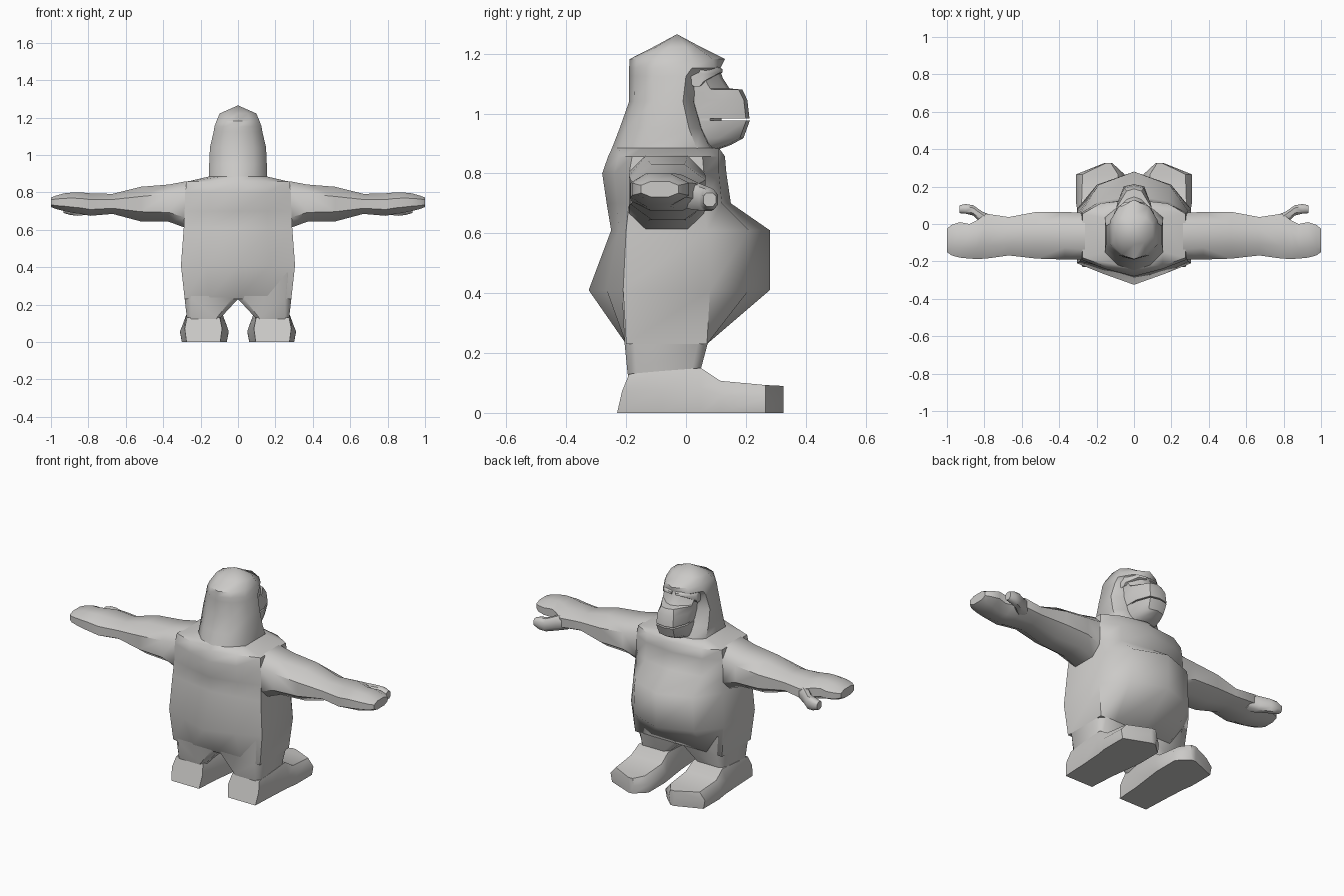
import bpy, bmesh, math
from mathutils import Vector

grey = bpy.data.materials.new("warm grey")
grey.diffuse_color = (0.6, 0.59, 0.575, 1)


def loft(name, rings, angle=50, mirror=False, apex=None):
    """Skin a list of point rings and cap both ends."""
    bm = bmesh.new()
    loops = [[bm.verts.new(p) for p in r] for r in rings]
    n = len(loops[0])
    for a, b in zip(loops, loops[1:]):
        for i in range(n):
            j = (i + 1) % n
            bm.faces.new((a[i], a[j], b[j], b[i]))
    bm.faces.new(loops[0])
    if apex:
        tip = bm.verts.new(apex)
        for i in range(n):
            bm.faces.new((loops[-1][i], loops[-1][(i + 1) % n], tip))
    else:
        bm.faces.new(loops[-1])
    if mirror:
        geo = bmesh.ops.duplicate(bm, geom=bm.verts[:] + bm.edges[:] + bm.faces[:])["geom"]
        for v in geo:
            if isinstance(v, bmesh.types.BMVert):
                v.co.x *= -1
    bmesh.ops.remove_doubles(bm, verts=bm.verts, dist=1e-6)
    bmesh.ops.recalc_face_normals(bm, faces=bm.faces)
    me = bpy.data.meshes.new(name)
    bm.to_mesh(me)
    bm.free()
    me.materials.append(grey)
    me.shade_smooth()
    me.set_sharp_from_angle(angle=math.radians(angle))
    ob = bpy.data.objects.new(name, me)
    bpy.context.collection.objects.link(ob)
    return ob


def chamfered(a0, a1, b0, b1, c=0.3):
    """Eight-sided section of a rectangle with cut corners."""
    da, db = (a1 - a0) * c, (b1 - b0) * c
    return [(a0 + da, b0), (a1 - da, b0), (a1, b0 + db), (a1, b1 - db),
            (a1 - da, b1), (a0 + da, b1), (a0, b1 - db), (a0, b0 + db)]


def body_ring(z, w, yb, ybm, ysb, ysf, yfm, yf):
    half = [(w * .55, ybm), (w, ysb), (w, ysf), (w * .65, yfm)]
    pts = [(0, yb)] + half + [(0, yf)] + [(-x, y) for x, y in reversed(half)]
    return [Vector((x, y, z)) for x, y in pts]


# torso: pointed back, round belly, sloping shoulders
loft("torso", [body_ring(*r) for r in (
    (.23, .285, -.20, -.20, -.20, .07, .07, .07),
    (.41, .305, -.325, -.265, -.21, .08, .21, .28),
    (.61, .290, -.25, -.225, -.20, .07, .21, .28),
    (.70, .285, -.265, -.23, -.19, .06, .12, .15),
    (.80, .282, -.28, -.24, -.19, .06, .11, .135),
    (.857, .275, -.26, -.225, -.18, .055, .11, .13),
    (.885, .155, -.247, -.22, -.15, .03, .08, .11))])

# hooded head with overhanging brow and peaked crown
loft("head", [body_ring(*r) for r in (
    (.84, .155, -.262, -.235, -.16, .04, .09, .11),
    (.885, .155, -.247, -.22, -.15, .035, .08, .10),
    (.95, .154, -.222, -.20, -.13, .01, .05, .06),
    (1.04, .150, -.19, -.172, -.11, -.01, .025, .035),
    (1.125, .130, -.19, -.17, -.11, .00, .035, .05),
    (1.152, .126, -.19, -.168, -.11, .02, .095, .115),
    (1.182, .115, -.188, -.165, -.10, .02, .09, .13),
    (1.222, .098, -.11, -.10, -.06, .00, .035, .05))],
    apex=(0, -.03, 1.265))


def face_ring(z, w, wf, yb, ys, yf):
    half = [(w, yb), (w, ys), (wf, yf - .012)]
    pts = half + [(0, yf)] + [(-x, y) for x, y in reversed(half)]
    return [Vector((x, y, z)) for x, y in pts]


# upper face: muzzle, nose and eye sockets
loft("upper_face", [face_ring(*r) for r in (
    (.984, .085, .055, -.02, .12, .212),
    (1.045, .090, .052, -.02, .11, .205),
    (1.08, .095, .040, -.02, .085, .188),
    (1.084, .095, .035, -.02, .08, .145),
    (1.12, .100, .040, -.02, .06, .122),
    (1.16, .100, .045, -.02, .05, .110))], 40)

# core behind the mouth slit
loft("mouth_core", [face_ring(*r) for r in (
    (.96, .083, .05, -.02, .08, .118), (1.0, .083, .05, -.02, .08, .118))])

# lower jaw and chin
loft("lower_jaw", [face_ring(*r) for r in (
    (.870, .060, .030, -.02, .05, .080),
    (.895, .075, .040, -.02, .08, .150),
    (.918, .082, .050, -.02, .11, .192),
    (.976, .085, .055, -.02, .12, .213))], 40)

# brow ridges over the eyes
loft("brow_ridge", [[Vector((x, y, z)) for y, z in chamfered(y0, y1, z0, z1)]
                    for x, y0, y1, z0, z1 in (
    (.012, .06, .122, 1.128, 1.158), (.06, .05, .112, 1.125, 1.16),
    (.108, .01, .06, 1.09, 1.15))], mirror=True)

# arms running out into the palm and fingers
loft("arm", [[Vector((x, y, z)) for y, z in chamfered(y0, y1, z0, z1, c)]
             for x, y0, y1, z0, z1, c in (
    (.20, -.19, .06, .61, .865, .22), (.285, -.19, .06, .612, .858, .22),
    (.37, -.19, .065, .643, .842, .25), (.52, -.185, .065, .645, .83, .28),
    (.67, -.168, .037, .685, .792, .28), (.79, -.185, .055, .675, .795, .28),
    (.84, -.187, .02, .685, .80, .28), (.88, -.185, .00, .69, .80, .28),
    (.93, -.18, .01, .70, .795, .28), (.975, -.168, -.005, .712, .782, .25),
    (1.0, -.15, -.025, .722, .773, .25))], mirror=True)

# thumbs
loft("thumb", [[Vector((x, y, z)) for y, z in chamfered(y0, y1, z0, z1, .25)]
               for x, y0, y1, z0, z1 in (
    (.76, -.04, .045, .69, .775), (.81, .00, .066, .68, .765),
    (.86, .045, .10, .675, .75), (.90, .055, .107, .68, .745),
    (.932, .058, .10, .69, .735))], mirror=True)

# legs: meeting at the crotch, tapering down to the ankles
loft("leg", [[Vector((x, y, z + (y - .05) * tilt)) for x, y in chamfered(x0, x1, y0, y1, .12)]
             for z, x0, x1, y0, y1, tilt in (
    (.10, .10, .27, -.185, .045, .0), (.148, .09, .274, -.195, .05, .07),
    (.23, .0, .285, -.205, .072, 0), (.41, .0, .303, -.215, .085, 0))], mirror=True)


def foot_ring(y, x0, x1, top, inset, lean=0):
    """Flat sole with sloped sides and a narrower top."""
    return [Vector(p) for p in (
        (x0 + .01, y, 0), (x1 - .01, y, 0), (x1, y + lean * .4, top * .55),
        (x1 - inset, y + lean, top), (x0 + inset, y + lean, top), (x0, y + lean * .4, top * .55))]


# feet: raised ankle, long flat front with pointed toes
foot = loft("foot", [foot_ring(*r) for r in (
    (-.23, .085, .285, .13, .012, .04),
    (-.08, .075, .292, .14, .015),
    (.05, .058, .30, .15, .025),
    (.115, .05, .31, .107, .03),
    (.265, .05, .31, .093, .035),
    (.325, .115, .16, .09, .008))], mirror=True)
